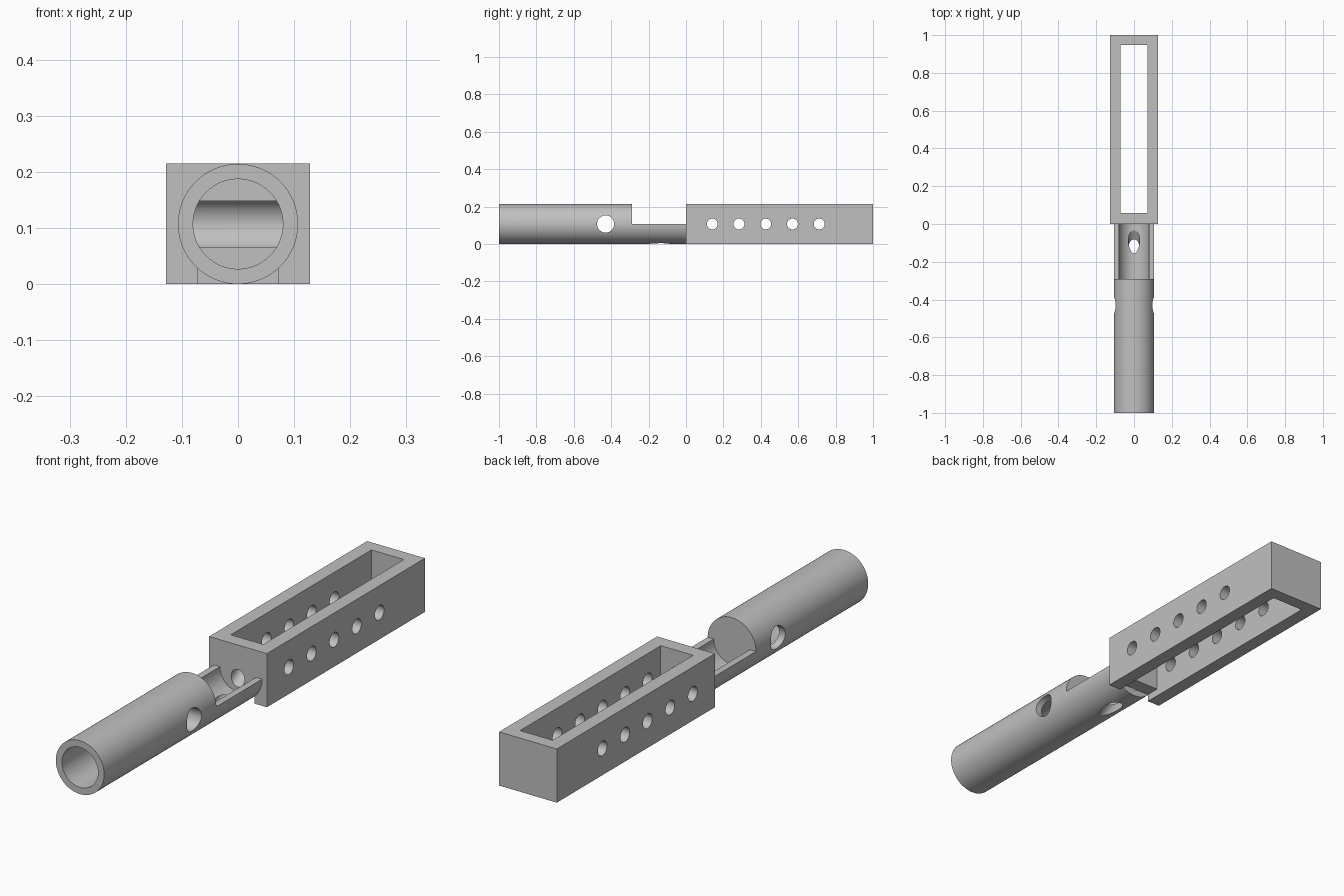
import bpy
import math
from mathutils import Vector

cube = bpy.data.objects.get("Cube")
if cube:
    bpy.data.objects.remove(cube, do_unlink=True)

grey = bpy.data.materials.new("plain grey")
grey.use_nodes = True
colour = (0.53, 0.53, 0.53, 1)
grey.diffuse_color = colour
grey.node_tree.nodes["Principled BSDF"].inputs["Base Color"].default_value = colour

R = 0.107          # tube radius and height of its axis
BORE = 0.08
TOP = 0.215
HALF_W = 0.128
SLOT = 0.072       # half width of the slot
WALL = 0.057


def block(name, low, high):
    low, high = Vector(low), Vector(high)
    bpy.ops.mesh.primitive_cube_add(size=1, location=(low + high) / 2)
    ob = bpy.context.object
    ob.name = name
    ob.scale = high - low
    bpy.ops.object.transform_apply(location=True, rotation=True, scale=True)
    return ob


def rod(name, start, end, radius, sides=64):
    start, end = Vector(start), Vector(end)
    axis = end - start
    bpy.ops.mesh.primitive_cylinder_add(vertices=sides, radius=radius, depth=axis.length,
                                        location=(start + end) / 2)
    ob = bpy.context.object
    ob.name = name
    ob.rotation_euler = axis.to_track_quat('Z', 'Y').to_euler()
    bpy.ops.object.transform_apply(location=True, rotation=True, scale=True)
    return ob


def cut(target, cutter):
    cutter.hide_render = True
    mod = target.modifiers.new("cut", 'BOOLEAN')
    mod.operation = 'DIFFERENCE'
    mod.solver = 'EXACT'
    mod.object = cutter
    bpy.context.view_layer.objects.active = target
    bpy.ops.object.modifier_apply(modifier=mod.name)
    bpy.data.objects.remove(cutter, do_unlink=True)


def angled_drill():
    # Slanted passage from the tube's underside into the frame
    rise = math.tan(math.radians(30))
    line = lambda y: (0, y, 0.082 + y * rise)
    return rod("drill", line(-0.3), line(0.2), 0.03, 48)


# Tube with a front bore, a cross hole and an open trough at the rear
tube = rod("tube", (0, -1, R), (0, 0, R), R, 96)
cut(tube, rod("bore", (0, -1.1, R), (0, -0.45, R), BORE, 96))
cut(tube, rod("trough", (0, -0.29, R), (0, 0.1, R), BORE, 96))
cut(tube, block("upper_half", (-0.2, -0.29, R), (0.2, 0.1, 0.3)))
cut(tube, rod("cross_hole", (-0.2, -0.43, R), (0.2, -0.43, R), 0.046, 48))
cut(tube, angled_drill())

# Slotted rectangular frame
frame = block("slotted_frame", (-HALF_W, 0, 0), (HALF_W, 1, TOP))
cut(frame, block("slot", (-SLOT, WALL, -0.1), (SLOT, 0.947, 0.4)))
cut(frame, block("front_notch", (-SLOT, -0.1, -0.1), (SLOT, 0.1, 0.03)))
for i in range(5):
    y = 0.14 + i * 0.143
    cut(frame, rod("side_hole", (-0.2, y, R), (0.2, y, R), 0.029, 48))
cut(frame, angled_drill())

# Colour and shading
for part in (tube, frame):
    part.data.materials.clear()
    part.data.materials.append(grey)
    bpy.ops.object.select_all(action='DESELECT')
    part.select_set(True)
    bpy.context.view_layer.objects.active = part
    bpy.ops.object.shade_smooth_by_angle(angle=math.radians(30))
